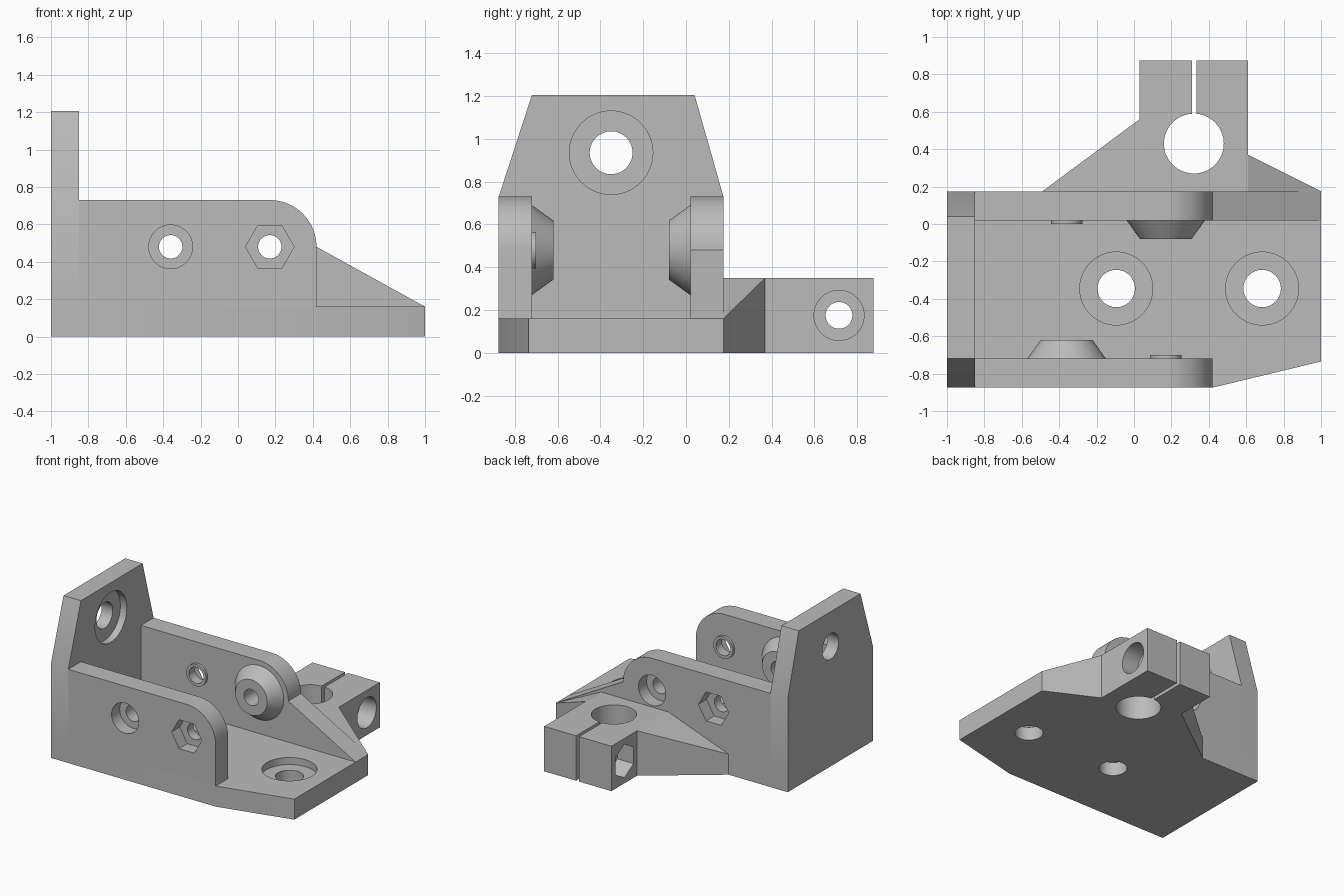
import bpy, bmesh, math

if "Cube" in bpy.data.objects:
    bpy.data.objects.remove(bpy.data.objects["Cube"], do_unlink=True)

# One grey plastic for the whole bracket
grey = bpy.data.materials.new("grey plastic")
grey.use_nodes = True
grey.diffuse_color = (0.5, 0.5, 0.5, 1)
grey.node_tree.nodes["Principled BSDF"].inputs["Base Color"].default_value = (0.5, 0.5, 0.5, 1)

PLACE = {
    "X": lambda a, b, l: (l, a, b),
    "Y": lambda a, b, l: (a, l, b),
    "Z": lambda a, b, l: (a, b, l),
}


def finish(name, bm):
    bmesh.ops.recalc_face_normals(bm, faces=bm.faces)
    mesh = bpy.data.meshes.new(name)
    bm.to_mesh(mesh)
    bm.free()
    mesh.materials.append(grey)
    obj = bpy.data.objects.new(name, mesh)
    bpy.context.collection.objects.link(obj)
    return obj


def loft(name, axis, start, low, end, high):
    """Solid between two matching outlines at two levels along an axis."""
    bm = bmesh.new()
    a = [bm.verts.new(PLACE[axis](*p, low)) for p in start]
    b = [bm.verts.new(PLACE[axis](*p, high)) for p in end]
    bm.faces.new(a)
    bm.faces.new(b)
    for i in range(len(a)):
        j = (i + 1) % len(a)
        bm.faces.new((a[i], a[j], b[j], b[i]))
    return finish(name, bm)


def prism(name, axis, outline, low, high):
    return loft(name, axis, outline, low, outline, high)


def ring(center, radius, sides=64, phase=0.0):
    steps = [phase + math.tau * i / sides for i in range(sides)]
    return [(center[0] + radius * math.cos(t), center[1] + radius * math.sin(t)) for t in steps]


def rect(a0, a1, b0, b1):
    return [(a0, b0), (a1, b0), (a1, b1), (a0, b1)]


def cut(obj, axis, outline, low, high):
    cutter = prism("cutter", axis, outline, low, high)
    cutter.hide_render = True
    mod = obj.modifiers.new("cut", "BOOLEAN")
    mod.operation, mod.solver, mod.object = "DIFFERENCE", "EXACT", cutter
    bpy.context.view_layer.objects.active = obj
    bpy.ops.object.modifier_apply(modifier=mod.name)
    bpy.data.objects.remove(cutter, do_unlink=True)


LEFT, RIGHT = -1.0, 1.0
FRONT, BACK = -0.875, 0.175
FLOOR, WALL_TOP, WALL_END, THICK = 0.16, 0.73, 0.42, 0.155
PLATE_X = -0.85
BOLT, HEAD, NUT = 0.0625, 0.117, 0.13
BIG, BIG_HEAD, SINK = 0.1, 0.195, 0.055
parts = []

# Base plate with a tapered front corner and two countersunk holes
base = prism("base_plate", "Z", [(LEFT, FRONT), (WALL_END, FRONT), (RIGHT, -0.735),
                                 (RIGHT, BACK), (LEFT, BACK)], 0, FLOOR)
for x in (-0.095, 0.685):
    cut(base, "Z", ring((x, -0.345), BIG), -1, 1)
    cut(base, "Z", ring((x, -0.345), BIG_HEAD), FLOOR - SINK, 1)
parts.append(base)

# Tall end plate with a narrowed top
end = prism("end_plate", "X", [(FRONT, FLOOR), (BACK, FLOOR), (BACK, WALL_TOP), (0.04, 1.205),
                               (-0.72, 1.205), (FRONT, WALL_TOP)], LEFT, PLATE_X)
cut(end, "X", ring((-0.35, 0.935), BIG), -2, 0)
cut(end, "X", ring((-0.35, 0.935), BIG_HEAD), PLATE_X - SINK, 0)
parts.append(end)

# Side wall outline with a rounded upper corner
HOLE_Z, CORNER = 0.48, 0.25
arc = [(WALL_END - CORNER + CORNER * math.sin(t), HOLE_Z + CORNER * math.cos(t))
       for t in (math.pi / 2 * i / 20 for i in range(21))]
wall = [(WALL_END, FLOOR), (PLATE_X, FLOOR), (PLATE_X, WALL_TOP)] + arc


def side_wall(label, outer, inward, bolt_x, nut_x):
    """Wall with a conical boss behind the bolt and a thin ring behind the nut."""
    inner = outer + inward * THICK
    body = prism(label + "_wall", "Y", wall, outer, inner)
    b, n = (bolt_x, HOLE_Z), (nut_x, HOLE_Z)
    cone = loft(label + "_cone_boss", "Y", ring(b, 0.21), inner, ring(b, 0.138), inner + inward * 0.1)
    washer = prism(label + "_ring_boss", "Y", ring(n, 0.085), inner, inner + inward * 0.02)
    outside, seat = outer - inward * 0.1, outer + inward * 0.1
    for obj, c in ((body, b), (body, n), (cone, b), (washer, n)):
        cut(obj, "Y", ring(c, BOLT), outside, inner + inward * 0.3)
    cut(body, "Y", ring(b, HEAD), outside, seat)
    cut(body, "Y", ring(n, NUT, 6), outside, seat)
    parts.extend((body, cone, washer))


side_wall("front", FRONT, 1, -0.36, 0.17)
side_wall("rear", BACK, -1, 0.17, -0.36)

# Sloping rib that continues the rear wall
parts.append(prism("rear_rib", "Y", [(WALL_END, FLOOR), (RIGHT, FLOOR), (WALL_END, HOLE_Z)],
                   BACK - THICK, BACK))

# Split clamp block with rod hole, slot and cross bolt
CL, CR, CB, CT = 0.03, 0.61, 0.875, 0.35
clamp = prism("rod_clamp", "Z", rect(CL, CR, BACK, CB), 0, CT)
cut(clamp, "Z", ring((0.32, 0.43), 0.16), -1, 1)
cut(clamp, "Z", rect(0.309, 0.335, 0.5, 1), -1, 1)
bolt = (0.715, 0.175)
cut(clamp, "X", ring(bolt, BOLT), -1, 1)
cut(clamp, "X", ring(bolt, HEAD), CR - 0.14, 1)
cut(clamp, "X", ring(bolt, NUT, 6, math.pi / 2), -1, CL + 0.14)
parts.append(clamp)


# Wings blending the clamp down into the base
def wing(name, tip_x, side_x, reach):
    bm = bmesh.new()
    for x, y, top in ((tip_x, BACK, FLOOR), (side_x, BACK, CT), (side_x, reach, CT)):
        for z in (0, top):
            bm.verts.new((x, y, z))
    bmesh.ops.convex_hull(bm, input=bm.verts)
    parts.append(finish(name, bm))


wing("clamp_wing_right", -0.49, CL, 0.56)
wing("clamp_wing_left", RIGHT, CR, 0.37)

# Smooth the round surfaces, keep edges crisp
bpy.ops.object.select_all(action="DESELECT")
for obj in parts:
    obj.select_set(True)
bpy.context.view_layer.objects.active = base
bpy.ops.object.shade_smooth_by_angle(angle=math.radians(25))
